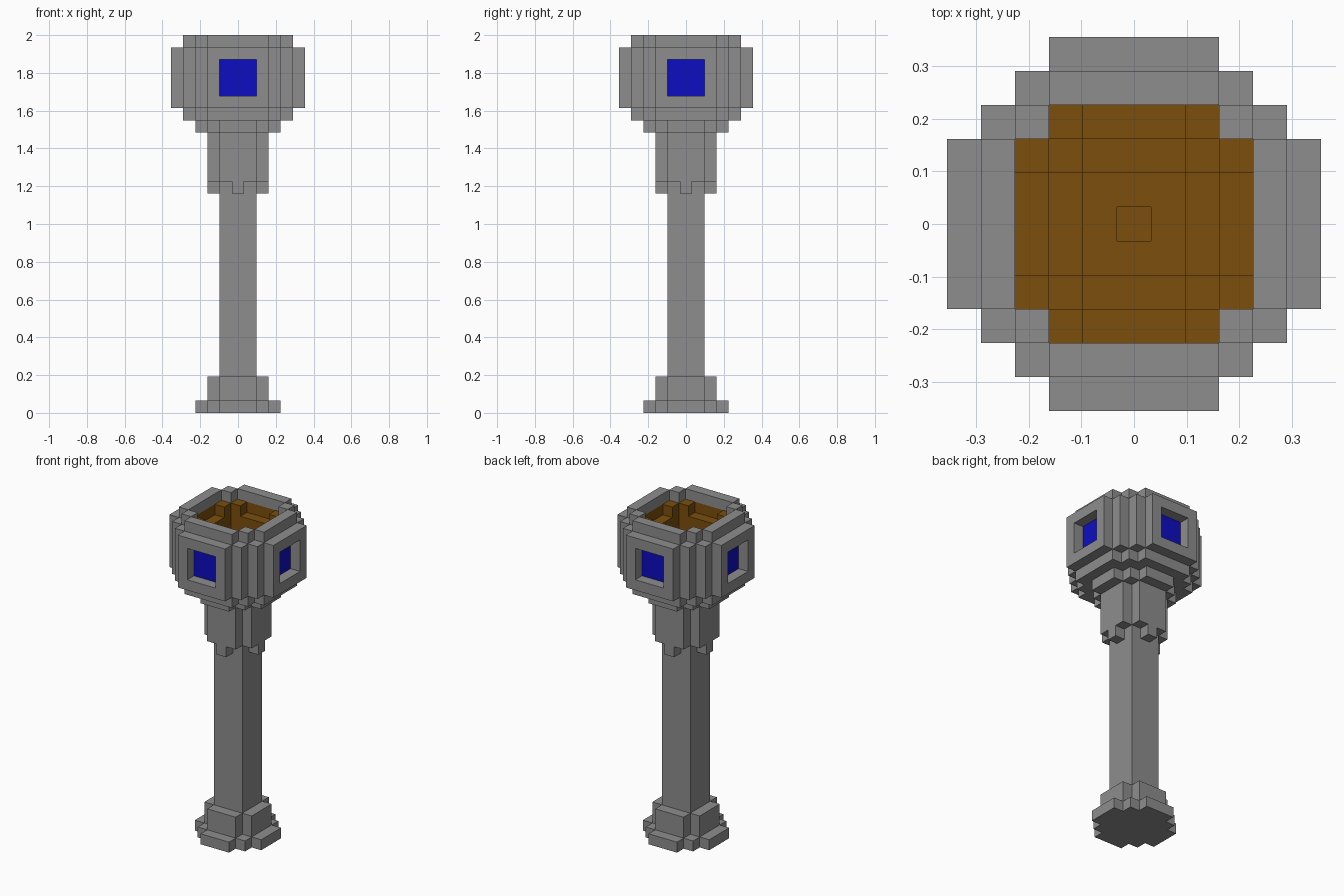
import bpy
import bmesh
from mathutils import Vector

cube = bpy.data.objects.get("Cube")
if cube:
    bpy.data.objects.remove(cube)

UNIT = 2 / 31          # edge of one block
REACH, TOP = 5, 31     # half extent and height in blocks


def make_material(name, rgb):
    mat = bpy.data.materials.new(name)
    mat.use_nodes = True
    colour = (*rgb, 1)
    mat.diffuse_color = colour
    mat.node_tree.nodes["Principled BSDF"].inputs["Base Color"].default_value = colour
    return mat


stone = make_material("grey stone", (0.27, 0.27, 0.27))
wood = make_material("brown lining", (0.2, 0.078, 0.004))
glass = make_material("blue glass", (0.004, 0.004, 0.54))


def plan(far, total, reach, limit):
    """Stepped round plan: limited reach along the axes and on the diagonal."""
    return far <= reach and total <= limit


# Each rule gets the larger and smaller distance from the axis, and the layer
def base(far, near, z):
    return plan(far, far + near, 3, 4) if z == 0 else z < 3 and plan(far, far + near, 2, 3)


def shaft(far, near, z):
    return 3 <= z < 19 and far <= 1


def capital(far, near, z):
    if z == 18:                                   # hanging teeth
        return far == 2 and near == 0
    return 19 <= z < 23 and plan(far, far + near, 2, 3)


def window_panes(far, near, z):
    return 26 <= z < 29 and far == 4 and near <= 1


def hollow(far, near, z):
    total = far + near
    if z == 30:
        return plan(far, total, 3, 5)
    if z == 29:
        return plan(far, total, 3, 4)
    if z >= 26:
        return far <= 2
    if z == 25:
        return plan(far, total, 2, 3)
    return (z == 24 and far <= 1) or (z == 23 and far == 0)


def window_recess(far, near, z):
    return 26 <= z < 29 and far == 5 and near <= 1


def bowl_lining(far, near, z):
    total = far + near
    if hollow(far, near, z):
        return False
    if z >= 25:
        return z < 30 and plan(far, total, 4, 6)
    return (z == 24 and plan(far, total, 2, 3)) or (z == 23 and far <= 1) or (z == 22 and far == 0)


def bowl(far, near, z):
    total = far + near
    if z < 23 or hollow(far, near, z) or window_recess(far, near, z):
        return False
    if z == 23:
        return plan(far, total, 3, 4)
    if z == 24 or z == 30:
        return plan(far, total, 4, 6)
    return plan(far, total, 5, 7)


# Earlier parts claim a block first
parts = [("window_panes", window_panes, glass), ("bowl_lining", bowl_lining, wood),
         ("bowl", bowl, stone), ("capital", capital, stone),
         ("shaft", shaft, stone), ("base", base, stone)]

owner = {}
for x in range(-REACH, REACH + 1):
    for y in range(-REACH, REACH + 1):
        far, near = max(abs(x), abs(y)), min(abs(x), abs(y))
        for z in range(TOP):
            for name, rule, mat in parts:
                if rule(far, near, z):
                    owner[x, y, z] = name
                    break

axes = [Vector((1, 0, 0)), Vector((0, 1, 0)), Vector((0, 0, 1))]


def build(name, mat):
    """Skin the open sides of a part's blocks, then merge flat areas."""
    bm = bmesh.new()
    for cell, part in owner.items():
        if part != name:
            continue
        centre = Vector(cell) + axes[2] / 2
        for i in range(3):
            for sign in (-1, 1):
                n = axes[i] * sign
                if tuple(int(c) for c in Vector(cell) + n) in owner:
                    continue
                u, v = axes[(i + 1) % 3] / 2, axes[(i + 2) % 3] / 2 * sign
                mid = centre + n / 2
                corners = (mid - u - v, mid + u - v, mid + u + v, mid - u + v)
                bm.faces.new([bm.verts.new(c * UNIT) for c in corners])
    bmesh.ops.remove_doubles(bm, verts=bm.verts, dist=UNIT / 100)
    bmesh.ops.dissolve_limit(bm, angle_limit=0.01, verts=bm.verts, edges=bm.edges)
    mesh = bpy.data.meshes.new(name)
    bm.to_mesh(mesh)
    bm.free()
    mesh.materials.append(mat)
    bpy.context.collection.objects.link(bpy.data.objects.new(name, mesh))


for name, rule, mat in parts:
    build(name, mat)
